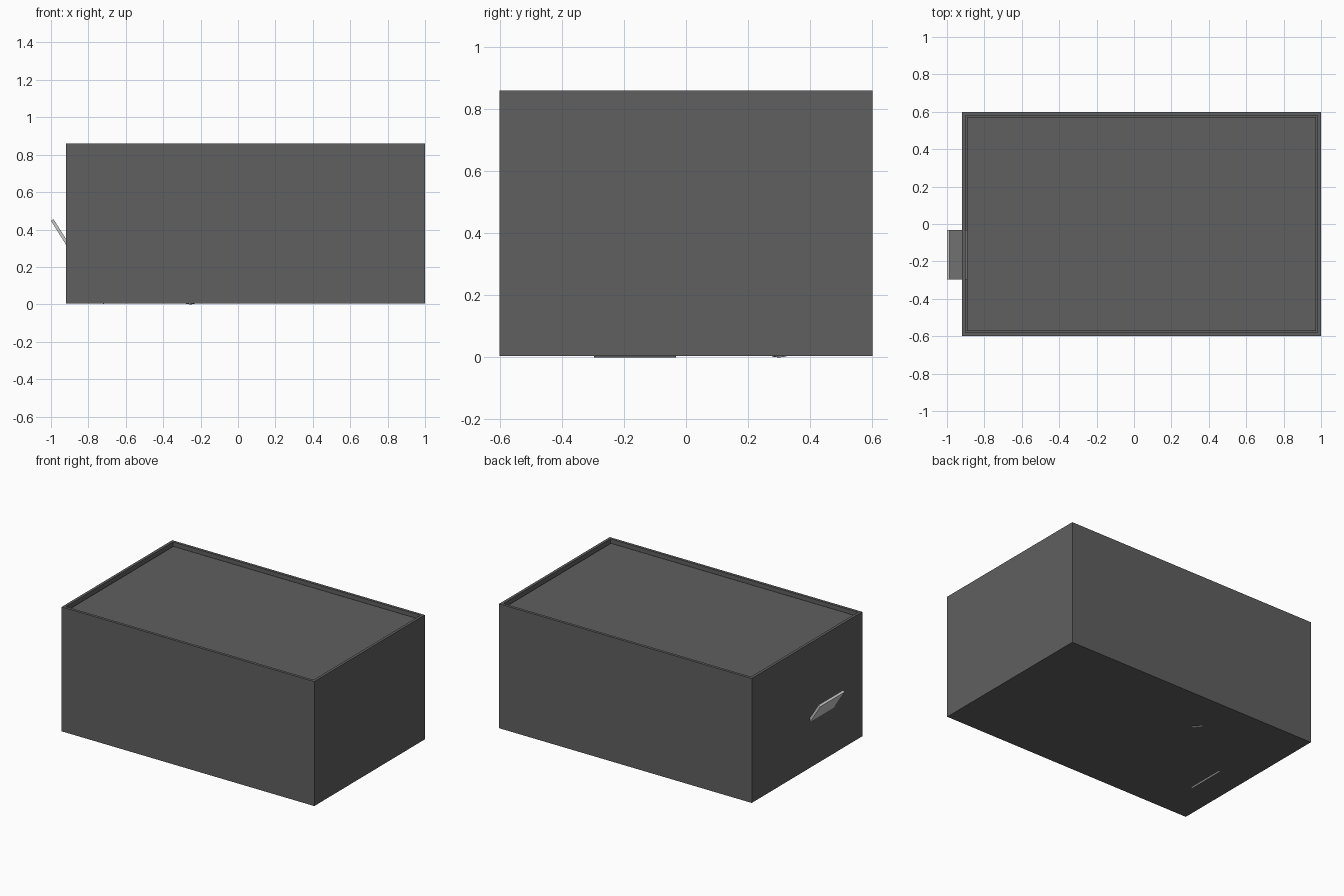
import bpy, bmesh, math
from mathutils import Vector, Matrix

if "Cube" in bpy.data.objects:
    bpy.data.objects.remove(bpy.data.objects["Cube"])


def grey(name, v):
    m = bpy.data.materials.new(name)
    m.diffuse_color = (v, v, v, 1)
    m.use_nodes = True
    m.node_tree.nodes["Principled BSDF"].inputs["Base Color"].default_value = m.diffuse_color
    return m


def finish(name, bm, mat=None):
    bmesh.ops.recalc_face_normals(bm, faces=bm.faces)
    me = bpy.data.meshes.new(name)
    bm.to_mesh(me)
    bm.free()
    ob = bpy.data.objects.new(name, me)
    bpy.context.collection.objects.link(ob)
    if mat:
        me.materials.append(mat)
    return ob


def box(bm, lo, hi):
    lo, hi = Vector(lo), Vector(hi)
    size = hi - lo
    mat = Matrix.Translation((lo + hi) / 2) @ Matrix.Diagonal((*size, 1))
    return bmesh.ops.create_cube(bm, size=1, matrix=mat)["verts"]


dark = grey("dark_grey", 0.115)
X0, X1, Y, Z0, Z1, T = -0.92, 1.0, 0.6, 0.005, 0.86, 0.027

# open tub: inset the top face and push it down to the floor
bm = bmesh.new()
box(bm, (X0, -Y, Z0), (X1, Y, Z1))
top = max(bm.faces, key=lambda f: f.calc_center_median().z)
bmesh.ops.inset_region(bm, faces=[top], thickness=T)
floor = bmesh.ops.extrude_face_region(bm, geom=[top])["geom"]
bmesh.ops.translate(bm, verts=[v for v in floor if isinstance(v, bmesh.types.BMVert)],
                    vec=(0, 0, Z0 + T - Z1))
if top.is_valid:
    bmesh.ops.delete(bm, geom=[top], context='FACES_ONLY')
finish("tub", bm, dark)

# flat fill surface just below the rim
bm = bmesh.new()
box(bm, (X0 + T, -Y + T, Z1 - 0.035), (X1 - T, Y - T, Z1 - 0.025))
finish("fill_surface", bm, dark)

# slanted board leaning out through the left wall
bm = bmesh.new()
pts = [(-1.0, 0.447), (-0.986, 0.455), (-0.706, 0.009), (-0.72, 0.0)]
a = [bm.verts.new((x, -0.297, z)) for x, z in pts]
f = bm.faces.new(a)
ext = bmesh.ops.extrude_face_region(bm, geom=[f])["geom"]
bmesh.ops.translate(bm, verts=[v for v in ext if isinstance(v, bmesh.types.BMVert)],
                    vec=(0, 0.265, 0))
if len(bm.faces) == 5:
    bm.faces.new(a)
finish("board", bm)

# upright plate whose rim just pokes through the floor
bm = bmesh.new()
rot = Vector((1, 1, 0)).to_track_quat('Z', 'Y').to_matrix().to_4x4()
bmesh.ops.create_cone(bm, cap_ends=True, segments=48, radius1=0.12, radius2=0.12, depth=0.01,
                      matrix=Matrix.Translation((-0.255, 0.3, 0.12)) @ rot)
finish("plate", bm)
